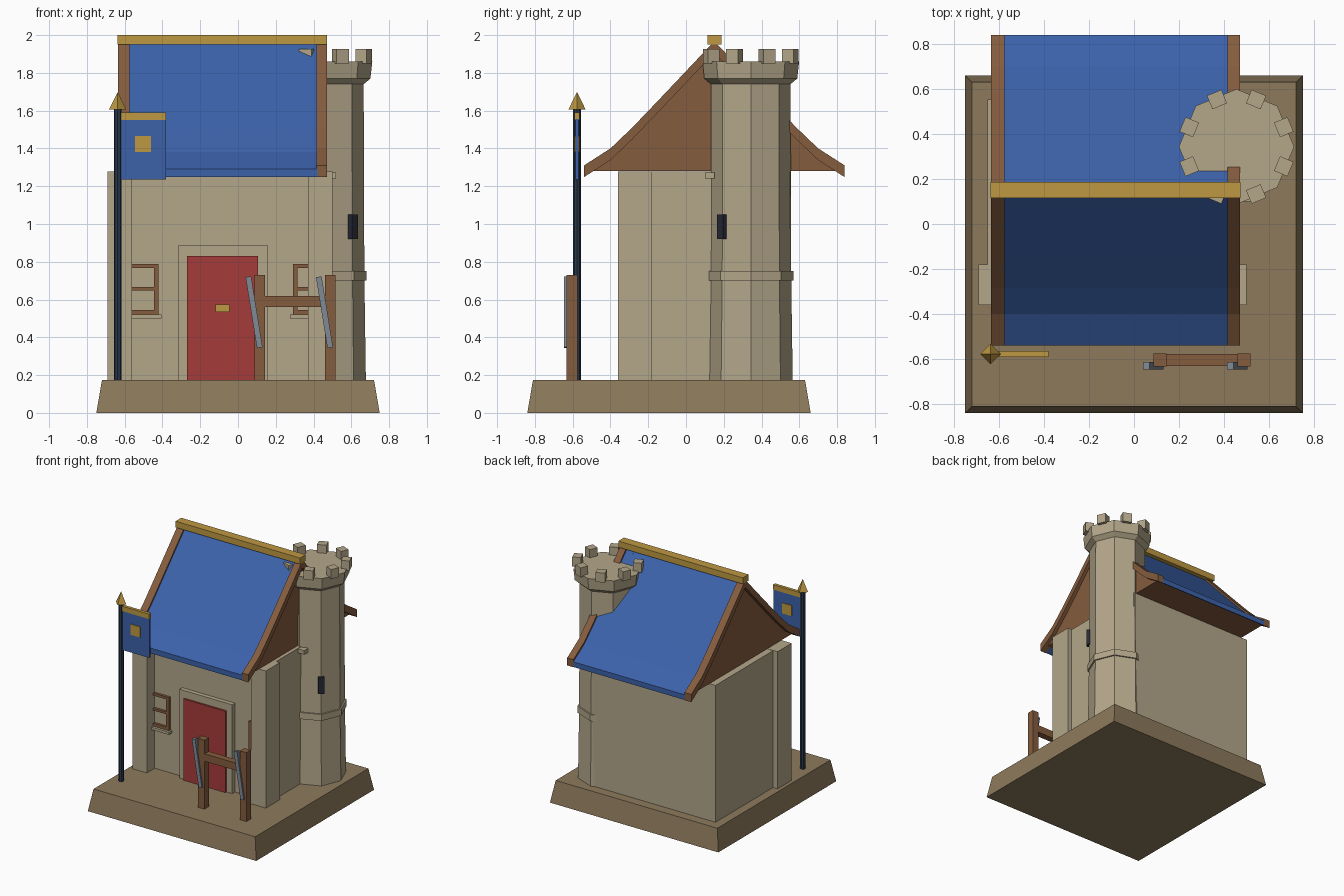
import bpy, bmesh, math
from mathutils import Matrix, Vector

if "Cube" in bpy.data.objects:
    bpy.data.objects.remove(bpy.data.objects["Cube"])


def material(name, r, g, b):
    lin = [((c / 255 + 0.055) / 1.055) ** 2.4 for c in (r, g, b)] + [1]
    m = bpy.data.materials.new(name)
    m.use_nodes = True
    m.diffuse_color = lin
    m.node_tree.nodes["Principled BSDF"].inputs["Base Color"].default_value = lin
    return m


STONE = material("pale stone", 180, 167, 138)
EARTH = material("brown earth", 141, 122, 92)
BLUE = material("blue cloth and tile", 60, 98, 170)
GOLD = material("gold", 190, 152, 66)
WOOD = material("brown wood", 133, 92, 62)
RED = material("red paint", 165, 60, 58)
STEEL = material("grey steel", 128, 138, 150)
NAVY = material("dark navy", 42, 56, 76)
SLATE = material("dark slit", 38, 42, 52)


def finish(name, bm, mat):
    bmesh.ops.recalc_face_normals(bm, faces=bm.faces)
    mesh = bpy.data.meshes.new(name)
    bm.to_mesh(mesh)
    bm.free()
    mesh.materials.append(mat)
    obj = bpy.data.objects.new(name, mesh)
    bpy.context.collection.objects.link(obj)
    return obj


def box(name, mat, x, y, z):
    """Box from (min, max) ranges on each axis."""
    bm = bmesh.new()
    bmesh.ops.create_cube(bm, size=1)
    for v in bm.verts:
        v.co = Vector([a + (b - a) * (c + 0.5) for c, (a, b) in zip(v.co, (x, y, z))])
    return finish(name, bm, mat)


def turned_box(name, mat, centre, size, angle, axis):
    bm = bmesh.new()
    place = Matrix.Translation(centre) @ Matrix.Rotation(angle, 4, axis)
    bmesh.ops.create_cube(bm, size=1, matrix=place @ Matrix.Diagonal((*size, 1)))
    return finish(name, bm, mat)


def lathe(name, mat, centre, profile, sides):
    """Faceted solid from (radius, height) rings, a corner on +x."""
    bm = bmesh.new()
    rings = []
    for r, z in profile:
        rings.append([bm.verts.new((centre[0] + r * math.cos(math.tau * i / sides),
                                    centre[1] + r * math.sin(math.tau * i / sides), z))
                      for i in range(sides)])
    for low, high in zip(rings, rings[1:]):
        for i in range(sides):
            j = (i + 1) % sides
            bm.faces.new((low[i], low[j], high[j], high[i]))
    bm.faces.new(rings[0])
    bm.faces.new(rings[-1])
    return finish(name, bm, mat)


def extrude_x(name, mat, outline, x0, x1):
    """Extrude a (y, z) outline along x."""
    bm = bmesh.new()
    face = bm.faces.new([bm.verts.new((x0, y, z)) for y, z in outline])
    out = bmesh.ops.extrude_face_region(bm, geom=[face])
    moved = [v for v in out["geom"] if isinstance(v, bmesh.types.BMVert)]
    bmesh.ops.translate(bm, verts=moved, vec=(x1 - x0, 0, 0))
    return finish(name, bm, mat)


# Ground slab with sloping sides
slab = box("ground_slab", EARTH, (-0.75, 0.75), (-0.84, 0.66), (0, 0.175))
for v in slab.data.vertices:
    if v.co.z > 0.1:
        v.co.x *= 0.96
        v.co.y = -0.09 + (v.co.y + 0.09) * 0.96

# Walls and front corner piers
FLOOR = 0.17
box("house_walls", STONE, (-0.65, 0.465), (-0.26, 0.553), (FLOOR, 1.277))
for side, x in (("right", -0.69), ("left", 0.37)):
    box(side + "_corner_pier", STONE, (x, x + 0.13), (-0.36, -0.18), (FLOOR, 1.279))
box("wall_corbel", STONE, (0.44, 0.52), (0.1, 0.15), (1.24, 1.273))

# Door
box("door_frame", STONE, (-0.315, 0.155), (-0.295, -0.2), (FLOOR, 0.89))
box("door", RED, (-0.27, 0.105), (-0.31, -0.25), (FLOOR, 0.83))
box("door_handle", GOLD, (-0.12, -0.045), (-0.325, -0.3), (0.535, 0.575))

# Windows: wooden bars and a stone sill
for side, x0, x1 in (("right", -0.62, -0.42), ("left", 0.29, 0.49)):
    depth = (-0.28, -0.24)
    for part, z0, z1 in (("top", 0.768, 0.788), ("middle", 0.648, 0.666), ("bottom", 0.52, 0.545)):
        box(f"{side}_window_{part}_bar", WOOD, (x0, x1), depth, (z0, z1))
    for part, x in (("outer", x0), ("inner", x1 - 0.025)):
        box(f"{side}_window_{part}_post", WOOD, (x, x + 0.025), depth, (0.52, 0.788))
    s0, s1 = max(x0 - 0.015, -0.64), min(x1 + 0.015, 0.46)
    box(side + "_window_sill", STONE, (s0, s1), (-0.3, -0.24), (0.5, 0.521))

# Roof: swept profile as distance from ridge and height
RIDGE = 0.15
sweep = [(0.69, 1.31), (0.55, 1.4), (0.435, 1.51), (0.315, 1.635), (0.05, 1.915)]
curve = ([(RIDGE - d, z) for d, z in sweep] + [(RIDGE, 1.968)]
         + [(RIDGE + d, z) for d, z in reversed(sweep)])


def roof_band(top, bottom):
    return [(y, z - top) for y, z in curve] + [(y, z - bottom) for y, z in reversed(curve)]


extrude_x("roof_tiles", BLUE, roof_band(0.018, 0.06), -0.58, 0.42)
extrude_x("right_bargeboard", WOOD, roof_band(0, 0.062), -0.635, -0.575)
extrude_x("left_bargeboard", WOOD, roof_band(0, 0.062), 0.415, 0.47)
box("ridge_cap", GOLD, (-0.637, 0.472), (0.115, 0.187), (1.95, 2.0))

gable = [(RIDGE - 0.66, 1.28)]
gable += [(y, z - 0.04) for y, z in curve[1:-1]]
gable += [(RIDGE + 0.66, 1.28)]
extrude_x("gable_infill", WOOD, gable, -0.6, 0.44)

# Tower with band, flared crown and merlons
TX, TY = 0.455, 0.343
lathe("tower_shaft", STONE, (TX, TY), [(0.222, FLOOR), (0.214, 0.72), (0.21, 1.79)], 8)
lathe("tower_band", STONE, (TX, TY), [(0.226, 0.7), (0.226, 0.752)], 8)
lathe("tower_crown", STONE, (TX, TY), [(0.21, 1.74), (0.246, 1.77), (0.256, 1.86)], 8)
for i in range(8):
    a = math.tau * (i + 0.5) / 8
    spot = (TX + 0.227 * math.cos(a), TY + 0.227 * math.sin(a), 1.888)
    turned_box(f"merlon_{i + 1}", STONE, spot, (0.065, 0.07, 0.076), a, "Z")
turned_box("tower_slit", SLATE, (0.608, 0.19, 0.985), (0.03, 0.045, 0.13), -math.pi / 4, "Z")

# Banner on its pole
PX, PY = -0.637, -0.577
lathe("banner_pole", NAVY, (PX, PY), [(0.02, FLOOR), (0.02, 1.61)], 8)
lathe("pole_finial", GOLD, (PX, PY), [(0.046, 1.605), (0.001, 1.697)], 4)
box("banner", BLUE, (-0.62, -0.38), (PY - 0.008, PY + 0.008), (1.235, 1.555))
box("banner_bar", GOLD, (-0.62, -0.38), (PY - 0.013, PY + 0.013), (1.55, 1.59))
for side, s in (("front", -1), ("back", 1)):
    y = PY + s * 0.01
    box(f"banner_{side}_patch", GOLD, (-0.545, -0.46), (y - 0.004, y + 0.004), (1.38, 1.465))

# Weapon rack with two leaning blades
for side, x in (("right", 0.087), ("left", 0.46)):
    box(side + "_rack_post", WOOD, (x, x + 0.057), (-0.632, -0.575), (FLOOR, 0.73))
    turned_box(side + "_blade", STEEL, (x - 0.002, -0.629, 0.533), (0.03, 0.032, 0.38),
               -0.16, "Y")
box("rack_rail", WOOD, (0.09, 0.51), (-0.63, -0.577), (0.56, 0.62))
